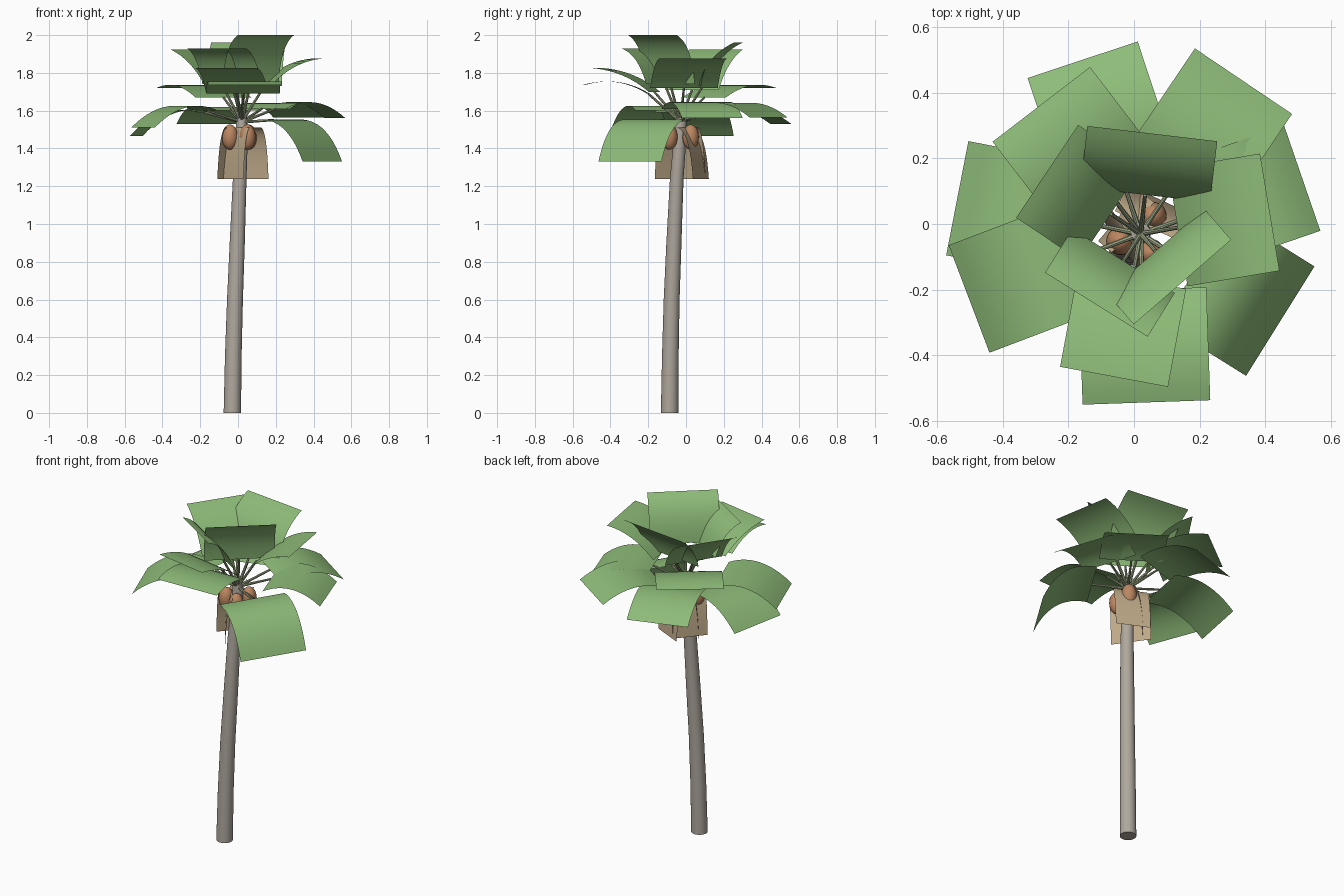
import bpy, math
from mathutils import Vector

if "Cube" in bpy.data.objects:
    bpy.data.objects.remove(bpy.data.objects["Cube"])

CROWN = Vector((0.02, -0.03, 1.54))


def material(name, rgb):
    m = bpy.data.materials.new(name)
    m.diffuse_color = (*rgb, 1)
    m.use_nodes = True
    m.node_tree.nodes["Principled BSDF"].inputs["Base Color"].default_value = m.diffuse_color
    return m


GREEN = material("leaf_green", (0.27, 0.5, 0.19))
STEM = material("stem_green", (0.36, 0.42, 0.25))
BARK = material("bark", (0.43, 0.39, 0.34))
HUSK = material("husk", (0.5, 0.24, 0.12))
DRY = material("dry_leaf", (0.52, 0.4, 0.25))


def add_mesh(name, verts, faces, mat):
    me = bpy.data.meshes.new(name)
    me.from_pydata(verts, [], faces)
    me.materials.append(mat)
    me.update()
    ob = bpy.data.objects.new(name, me)
    bpy.context.collection.objects.link(ob)
    bpy.context.view_layer.objects.active = ob
    ob.select_set(True)
    bpy.ops.object.shade_smooth_by_angle(angle=math.radians(40))
    ob.select_set(False)
    return ob


def tube(name, path, radii, sides, mat):
    """Round tube with horizontal-free frames along a path."""
    path = [Vector(p) for p in path]
    n = len(path)
    verts, faces = [], []
    for i, (p, r) in enumerate(zip(path, radii)):
        d = (path[min(i + 1, n - 1)] - path[max(i - 1, 0)]).normalized()
        if name == "trunk":
            d = Vector((0, 0, 1))
        u = d.cross(Vector((0, 1, 0.01))).normalized()
        v = d.cross(u)
        for k in range(sides):
            a = 2 * math.pi * k / sides
            verts.append(p + r * (math.cos(a) * u + math.sin(a) * v))
    for i in range(n - 1):
        for k in range(sides):
            k2 = (k + 1) % sides
            faces.append((i * sides + k, i * sides + k2,
                          (i + 1) * sides + k2, (i + 1) * sides + k))
    faces.append(tuple(reversed(range(sides))))
    faces.append(tuple(range((n - 1) * sides, n * sides)))
    return add_mesh(name, verts, faces, mat)


def sheet(name, angle, width, profile, mat, steps=12):
    """Curved rectangular sheet: (r, z) quadratic profile swept sideways."""
    a = math.radians(angle)
    out, side = Vector((math.cos(a), math.sin(a), 0)), Vector((-math.sin(a), math.cos(a), 0))
    base = Vector((CROWN.x, CROWN.y, 0))
    p0, p1, p2 = (Vector(p) for p in profile)
    verts = []
    for i in range(steps + 1):
        t = i / steps
        r, z = (1 - t) ** 2 * p0 + 2 * t * (1 - t) * p1 + t * t * p2
        mid = base + out * r + Vector((0, 0, z))
        verts += [mid - side * width / 2, mid + side * width / 2]
    faces = [(2 * i, 2 * i + 2, 2 * i + 3, 2 * i + 1) for i in range(steps)]
    add_mesh(name, verts, faces, mat)
    return base + out * p0.x + Vector((0, 0, p0.y))


# Leaning, tapered trunk
tube("trunk",
     [(-0.03, -0.087, 0), (-0.025, -0.083, 0.3), (-0.016, -0.076, 0.6),
      (-0.004, -0.064, 0.9), (0.009, -0.049, 1.24), (0.016, -0.036, 1.4), (0.02, -0.026, 1.56)],
     [0.046, 0.044, 0.042, 0.04, 0.036, 0.034, 0.029], 24, BARK)

# Green leaves: angle, width, inner / control / outer (radius, height)
LEAVES = [
    (-32, 0.394, (0.20, 1.55), (0.40, 1.58), (0.503, 1.33)),
    (19, 0.340, (0.19, 1.61), (0.36, 1.70), (0.522, 1.56)),
    (56, 0.358, (0.19, 1.61), (0.38, 1.69), (0.562, 1.565)),
    (108.4, 0.354, (0.19, 1.60), (0.38, 1.66), (0.560, 1.53)),
    (169, 0.355, (0.20, 1.59), (0.40, 1.65), (0.570, 1.465)),
    (200.8, 0.351, (0.20, 1.60), (0.38, 1.68), (0.560, 1.51)),
    (127.5, 0.375, (0.16, 1.67), (0.33, 1.77), (0.498, 1.72)),
    (-88, 0.390, (0.17, 1.69), (0.33, 1.79), (0.515, 1.735)),
    (-100.5, 0.335, (0.14, 1.70), (0.27, 1.81), (0.444, 1.825)),
    (9.5, 0.363, (0.115, 1.72), (0.24, 1.86), (0.400, 1.875)),
    (146.2, 0.341, (0.11, 1.71), (0.20, 1.87), (0.343, 1.925)),
    (-122, 0.369, (0.098, 1.74), (0.15, 1.90), (0.255, 1.93)),
    (83.3, 0.399, (0.12, 1.73), (0.16, 1.89), (0.308, 1.96)),
    (-49, 0.394, (0.07, 1.74), (0.09, 1.95), (0.195, 2.0)),
]
for i, (ang, w, *prof) in enumerate(LEAVES):
    tip = sheet(f"leaf_{i + 1}", ang, w, prof, GREEN)
    tube(f"leaf_stem_{i + 1}", [CROWN, CROWN.lerp(tip, 0.5), tip], [0.009, 0.007, 0.006], 8, STEM)

# Dry hanging leaves below the crown
for i, (ang, w, r1) in enumerate([(65, 0.2, 0.12), (215, 0.23, 0.07), (140, 0.2, 0.085)]):
    sheet(f"dry_leaf_{i + 1}", ang, w, [(0.03, 1.51), (r1 * 0.85, 1.49), (r1, 1.237)], DRY)

# Nuts
for i, (x, y) in enumerate([(-0.042, -0.052), (0.05, -0.088), (0.057, 0.025)]):
    bpy.ops.mesh.primitive_uv_sphere_add(segments=20, ring_count=12, radius=1, location=(x, y, 1.46))
    nut = bpy.context.object
    nut.name = f"nut_{i + 1}"
    nut.scale = (0.043, 0.043, 0.067)
    nut.data.materials.append(HUSK)
    bpy.ops.object.shade_smooth_by_angle()
    nut.select_set(False)
